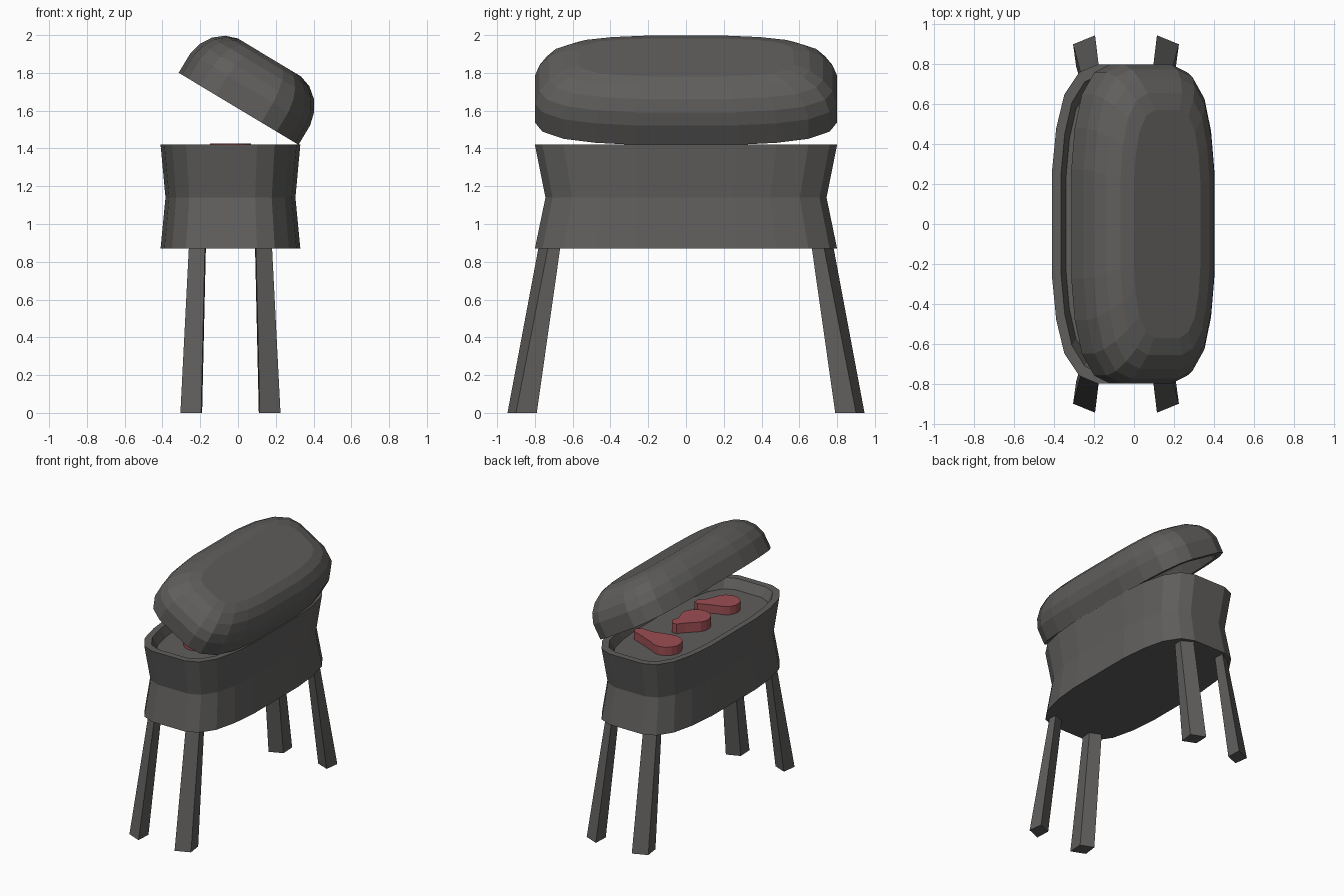
import bpy, bmesh, math
from mathutils import Matrix, Vector

if "Cube" in bpy.data.objects:
    bpy.data.objects.remove(bpy.data.objects["Cube"])

CX = -0.04  # centre line of the body and legs


def material(name, rgb):
    m = bpy.data.materials.new(name)
    m.diffuse_color = (*rgb, 1)
    m.use_nodes = True
    m.node_tree.nodes["Principled BSDF"].inputs["Base Color"].default_value = m.diffuse_color
    return m


grey = material("charcoal grey", (0.115, 0.112, 0.108))
red = material("meat red", (0.33, 0.075, 0.085))

# Quarter of the rounded plan shape, as fractions of half width and half length
QUARTER = [(1, .34), (.945, .6), (.835, .81), (.635, .95), (.38, 1)]
OUTLINE = (QUARTER + [(-x, y) for x, y in reversed(QUARTER)]
           + [(-x, -y) for x, y in QUARTER] + [(x, -y) for x, y in reversed(QUARTER)])


def ring(rx, ry, z):
    return [(x * rx, y * ry, z) for x, y in OUTLINE]


def loft(name, rings, mat, matrix=Matrix()):
    """Skin a stack of point rings and cap both ends."""
    bm = bmesh.new()
    loops = [[bm.verts.new(matrix @ Vector(p)) for p in r] for r in rings]
    n = len(loops[0])
    for a, b in zip(loops, loops[1:]):
        for i in range(n):
            j = (i + 1) % n
            bm.faces.new((a[i], a[j], b[j], b[i]))
    bm.faces.new(loops[0][::-1])
    bm.faces.new(loops[-1])
    bmesh.ops.recalc_face_normals(bm, faces=bm.faces)
    me = bpy.data.meshes.new(name)
    bm.to_mesh(me)
    bm.free()
    me.materials.append(mat)
    ob = bpy.data.objects.new(name, me)
    bpy.context.collection.objects.link(ob)
    return ob


# Waisted tub with a shallow cooking recess
loft("grill_body", [ring(.37, .8, .87), ring(.344, .744, 1.14), ring(.37, .8, 1.42),
                    ring(.325, .75, 1.42), ring(.3, .71, 1.35)],
     grey, Matrix.Translation((CX, 0, 0)))

# Hollow domed lid, tipped open about its long edge
lid_profile = [(.28, .6, .22), (.325, .75, .1), (.325, .75, 0), (.37, .8, 0), (.37, .8, .12),
               (.352, .775, .19), (.315, .725, .25), (.26, .655, .295), (.195, .57, .317)]
loft("lid", [ring(*p) for p in lid_profile], grey,
     Matrix.Translation((.003, 0, 1.61)) @ Matrix.Rotation(math.radians(31), 4, 'Y'))

# Four splayed legs
FOOT = [(.265, .90), (.155, .945), (.15, .83), (.25, .79)]
TOP = [(.22, .73), (.135, .78), (.13, .70), (.215, .665)]
for sx, side in ((-1, "left"), (1, "right")):
    for sy, end in ((-1, "front"), (1, "back")):
        loft(f"{end}_{side}_leg",
             [[(CX + sx * x, sy * y, 0) for x, y in FOOT],
              [(CX + sx * x, sy * y, .88) for x, y in TOP]], grey)


def chop(name, centre, tail, r, top):
    """Teardrop slab: a round end drawn out to a blunt, slightly bent tail."""
    c, t = Vector(centre), Vector(tail)
    d = (t - c).normalized()
    s = Vector((-d.y, d.x))
    pts = []
    for i in range(11):
        a = math.radians(60 + 24 * i)
        pts.append(c + r * (math.cos(a) * d + math.sin(a) * s))
    pts += [c.lerp(t, .65) - s * r * .28, t - s * r * .1, t + d * .02 + s * r * .25,
            t + s * r * .55, c.lerp(t, .65) + s * r * .68]
    loft(name, [[(p.x, p.y, z) for p in pts] for z in (1.345, top)], red)


# Three cuts of meat
chop("back_meat", (-.10, .38), (.17, .32), .11, 1.415)
chop("middle_meat", (-.04, -.06), (.045, .10), .11, 1.425)
chop("front_meat", (-.06, -.41), (.11, -.30), .10, 1.415)
